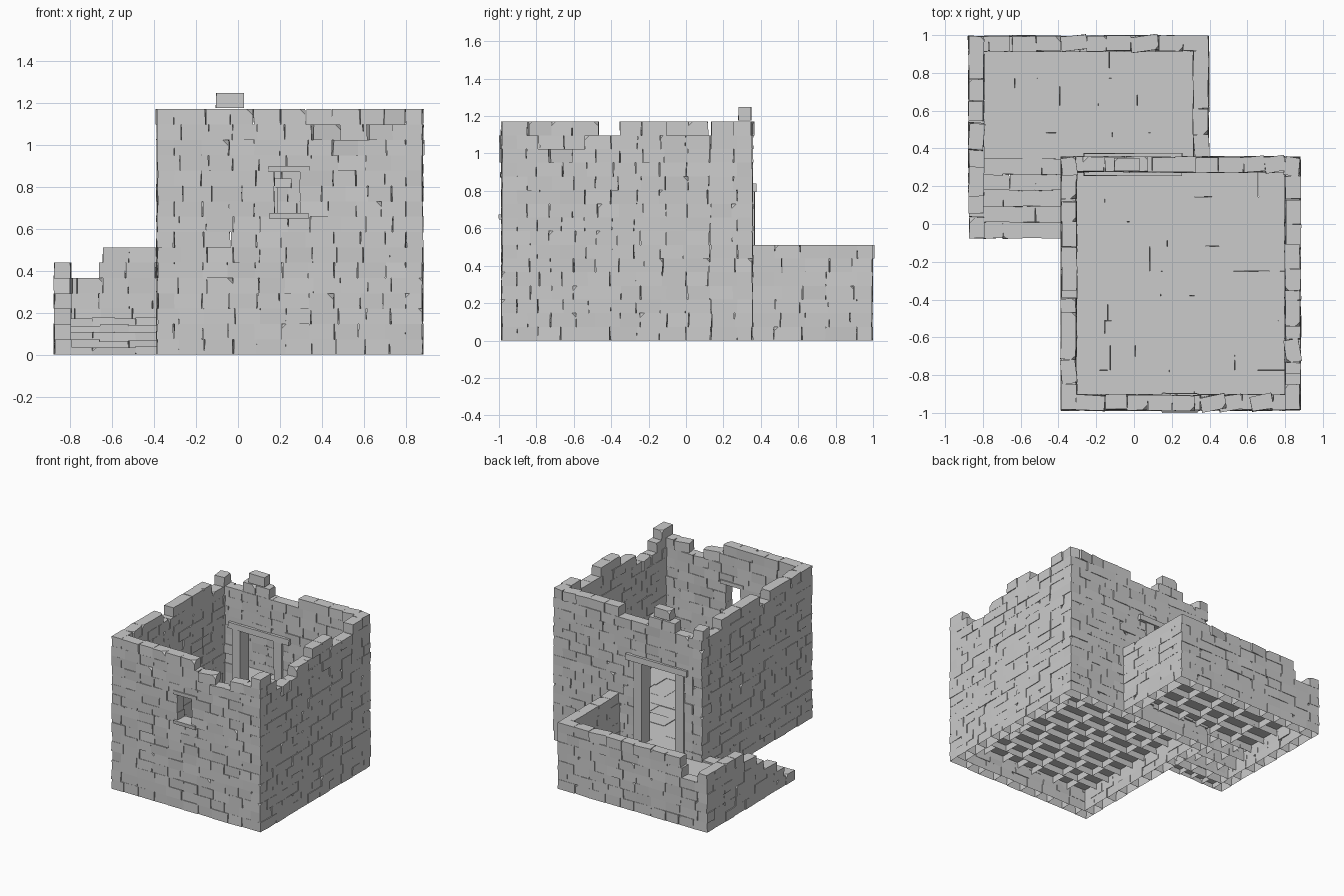
import bpy, bmesh, random
from mathutils import Matrix, Vector

if "Cube" in bpy.data.objects:
    bpy.data.objects.remove(bpy.data.objects["Cube"])

random.seed(7)
H = 1.17 / 16      # course height
T = 0.08           # wall thickness
FLOOR = 0.165


def rnd(a):
    return random.uniform(-a, a)


def block(bm, lo, hi, jit=0.002, turn=0.0, chip=0.0, open_bottom=False):
    """One stone: jittered box, optionally turned, chipped or open below."""
    c = [(a + b) / 2 for a, b in zip(lo, hi)]
    s = [b - a for a, b in zip(lo, hi)]
    m = Matrix.Translation(c) @ Matrix.Rotation(turn, 4, 'Z') @ Matrix.Diagonal((*s, 1))
    verts = bmesh.ops.create_cube(bm, size=1, matrix=m)['verts']
    if open_bottom:
        zmin = min(v.co.z for v in verts)
        low = [f for f in {f for v in verts for f in v.link_faces}
               if all(abs(v.co.z - zmin) < 1e-4 for v in f.verts)]
        bmesh.ops.delete(bm, geom=low, context='FACES_ONLY')
    for v in verts:
        v.co += Vector((rnd(jit), rnd(jit), 0))
    if random.random() < chip:
        top = max(v.co.z for v in verts)
        v = random.choice([v for v in verts if v.co.z > top - 0.01])
        bmesh.ops.bevel(bm, geom=[v], offset=random.uniform(0.015, 0.03),
                        segments=1, affect='VERTICES')


def finish(bm, name):
    me = bpy.data.meshes.new(name)
    bm.to_mesh(me)
    bm.free()
    ob = bpy.data.objects.new(name, me)
    bpy.context.collection.objects.link(ob)
    return ob


def top_rows(t, full, notches):
    """Number of courses standing at position t; later notches override."""
    n = full
    for a, b, r in notches:
        if a <= t <= b:
            n = r
    return n


def wall(name, axis, a, b, base, full, notches=(), hole=None, ends=(True, True)):
    """Coursed wall along x or y; ends mark which corners interlock."""
    bm = bmesh.new()
    for row in range(full):
        inset = T if (row + (axis == 'y')) % 2 else 0
        s = a + (inset if ends[0] else 0)
        e = b - (inset if ends[1] else 0)
        spans = [(s, e)]
        if hole and hole[2] <= row < hole[3]:
            spans = [(s, hole[0]), (hole[1], e)]
        for p, q in spans:
            n = max(1, round((q - p) / 0.125))
            shift = 0.02 if row % 2 else -0.02
            cuts = [p] + [p + (q - p) * k / n + shift + rnd(0.012) for k in range(1, n)] + [q]
            for u, v in zip(cuts, cuts[1:]):
                mid = (u + v) / 2
                n_here = top_rows(mid, full, notches)
                if row >= n_here:
                    continue
                cap = row == n_here - 1
                turn = rnd(0.2) if cap and random.random() < 0.25 else 0
                o = rnd(0.003)
                g = 0.001
                z0, z1 = row * H, (row + 1) * H
                if axis == 'x':
                    lo, hi = (u + g, base + o, z0), (v - g, base + T + o, z1)
                else:
                    lo, hi = (base + o, u + g, z0), (base + T + o, v - g, z1)
                block(bm, lo, hi, 0.003, turn, 0.5 if cap else 0.15, row == 0)
    return finish(bm, name)


def paving(name, x0, x1, y0, y1):
    """Floor of thin staggered slabs, hollow underneath."""
    bm = bmesh.new()
    n = round((y1 - y0) / 0.13)
    d = (y1 - y0) / n
    for i in range(n):
        x = x0
        while x < x1 - 0.01:
            w = random.uniform(0.13, 0.24)
            nx = x1 if x + w > x1 - 0.08 else x + w
            block(bm, (x, y0 + i * d, FLOOR - 0.05),
                  (nx, y0 + (i + 1) * d, FLOOR + rnd(0.003)), 0.001, open_bottom=True)
            x = nx
    return finish(bm, name)


def pieces(name, boxes, chip=0.0):
    bm = bmesh.new()
    for lo, hi in boxes:
        block(bm, lo, hi, 0.002, 0, chip)
    return finish(bm, name)


# Tower walls with ruined tops
wall("tower_front_wall", 'x', -0.385, 0.88, -0.985, 16,
     [(0.36, 0.75, 15), (0.45, 0.62, 14)], (0.175, 0.295, 9, 12))
wall("tower_back_wall", 'x', -0.385, 0.88, 0.275, 16,
     [(0.06, 0.32, 15), (-0.3, -0.13, 15)], (-0.19, 0.14, 2, 11))
wall("tower_left_wall", 'y', -0.985, 0.355, -0.385, 16,
     [(-0.49, -0.34, 15), (0.08, 0.22, 15)])
wall("tower_right_wall", 'y', -0.985, 0.355, 0.80, 16,
     [(-0.82, -0.34, 15), (-0.74, -0.56, 14), (-0.06, 0.1, 15)])

# Low terrace walls around the rear
wall("terrace_back_wall", 'x', -0.875, 0.395, 0.915, 7,
     [(-0.9, -0.6, 6), (-0.73, -0.64, 5)])
wall("terrace_right_wall", 'y', 0.355, 0.995, 0.315, 7, ends=(False, True))
wall("terrace_left_wall", 'y', -0.075, 0.995, -0.875, 6,
     [(0.42, 0.56, 5), (0.28, 0.42, 4), (0.16, 0.28, 3), (0.04, 0.16, 2), (-0.1, 0.04, 1)],
     ends=(False, True))

# Floors
paving("tower_floor", -0.305, 0.80, -0.905, 0.275)
paving("terrace_floor", -0.795, 0.315, 0.34, 0.915)

# Stairs up to the terrace
bm = bmesh.new()
for i in range(5):
    y = -0.075 + i * 0.084
    z = 0.035 + i * 0.035
    n = 4 if i % 2 == 0 else 3
    w = 0.41 / n
    for k in range(n):
        x = -0.795 + k * w
        block(bm, (x, y, max(0, z - 0.07)), (x + w, y + 0.086, z + rnd(0.005)),
              0.004, 0, 0.2, True)
finish(bm, "stairs")

# Door threshold, posts and lintel
pieces("door_frame", [
    ((-0.265, 0.255, 0.795), (0.255, 0.375, 0.84)),
    ((-0.235, 0.262, FLOOR - 0.02), (-0.165, 0.368, 0.795)),
    ((0.12, 0.262, FLOOR - 0.02), (0.19, 0.368, 0.795)),
    ((-0.165, 0.27, FLOOR - 0.04), (0.12, 0.36, FLOOR + 0.003))])

# Window sill and lintel
pieces("window_frame", [
    ((0.15, -1.0, 0.648), (0.335, -0.895, 0.675)),
    ((0.145, -0.993, 0.872), (0.34, -0.898, 0.9))])

# Loose stone on the back parapet
pieces("loose_stone", [((-0.105, 0.28, 1.176), (0.03, 0.35, 1.248))], 1.0)
